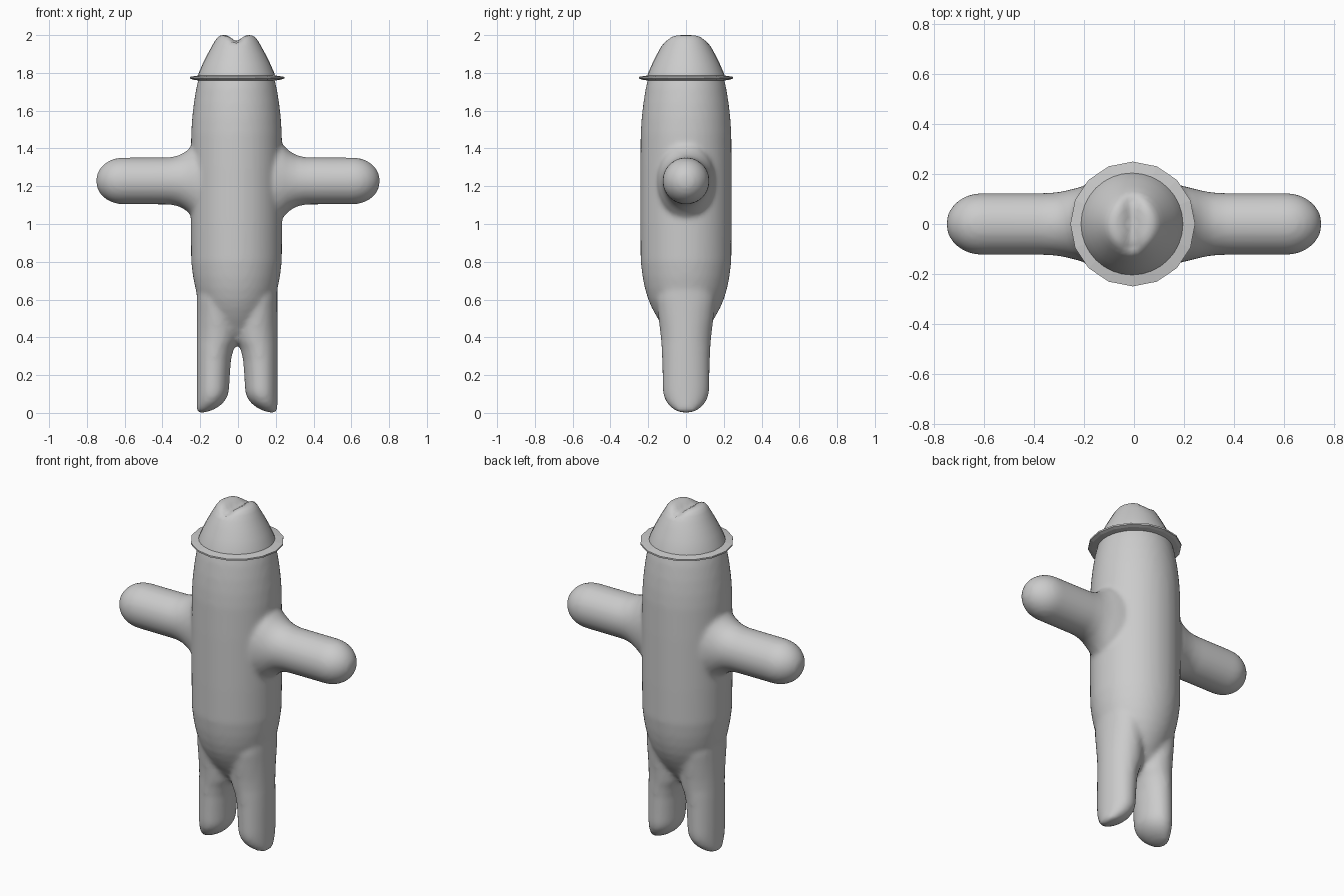
import bpy, bmesh, math
from mathutils import Vector

if "Cube" in bpy.data.objects:
    bpy.data.objects.remove(bpy.data.objects["Cube"])

grey = bpy.data.materials.new("plain grey")
grey.diffuse_color = (0.6, 0.6, 0.6, 1)
grey.use_nodes = True
grey.node_tree.nodes["Principled BSDF"].inputs["Base Color"].default_value = grey.diffuse_color


def loft(name, rings, segments, axis="z"):
    """Skin ellipses (position, centre offset, radius a, radius b) along an axis."""
    bm = bmesh.new()
    loops = []
    for p, off, a, b in rings:
        loop = []
        for i in range(segments):
            t = 2 * math.pi * i / segments
            u, v = a * math.cos(t), b * math.sin(t)
            loop.append(bm.verts.new((off + u, v, p) if axis == "z" else (p, u, off + v)))
        loops.append(loop)
    for lo, hi in zip(loops, loops[1:]):
        for i in range(segments):
            j = (i + 1) % segments
            bm.faces.new((lo[i], lo[j], hi[j], hi[i]))
    bm.faces.new(loops[0][::-1])
    bm.faces.new(loops[-1])
    bmesh.ops.recalc_face_normals(bm, faces=bm.faces)
    mesh = bpy.data.meshes.new(name)
    bm.to_mesh(mesh)
    bm.free()
    mesh.materials.append(grey)
    ob = bpy.data.objects.new(name, mesh)
    bpy.context.collection.objects.link(ob)
    return ob


def activate(ob):
    bpy.ops.object.select_all(action="DESELECT")
    ob.select_set(True)
    bpy.context.view_layer.objects.active = ob


# Torso: long capsule tapering down to the crotch
torso = [(0.36, .03), (0.39, .07), (0.44, .11), (0.5, .15), (0.55, .178), (0.6, .2),
         (0.66, .218), (0.72, .23), (0.8, .24), (1.0, .242), (1.3, .242), (1.48, .24),
         (1.56, .235), (1.64, .226), (1.72, .213), (1.78, .198), (1.84, .168),
         (1.88, .13), (1.91, .08), (1.92, .03)]
parts = [loft("body", [(z, -.008, r, r) for z, r in torso], 48)]

for side, tip in ((-1, "left"), (1, "right")):
    # Arm: flared shoulder, straight tube, round end
    arm = [(.05, .17, .225), (.2, .152, .215), (.24, .142, .19), (.27, .134, .16),
           (.31, .127, .136), (.36, .124, .125), (.48, .124, .124), (.61, .124, .124)]
    for k in range(1, 8):
        t = k / 8 * math.pi / 2
        arm.append((.61 + .142 * math.sin(t), .124 * math.cos(t), .124 * math.cos(t)))
    parts.append(loft(tip + "_arm", [(side * x, 1.228, a, b) for x, a, b in arm], 36, "x"))

    # Leg: oval tube with a round foot, thickening into the hip
    leg = []
    for k in range(1, 9):
        t = k / 8 * math.pi / 2
        leg.append((.13 * (1 - math.sin(math.pi / 2 - t)) - .002, .086 * math.sin(t), .124 * math.sin(t)))
    leg += [(.2, .088, .125), (.28, .091, .126), (.34, .098, .129), (.38, .108, .132),
            (.44, .112, .138), (.52, .11, .148), (.6, .1, .155), (.7, .08, .13)]
    rings = [(z, side * (.214 - a) - .005, a, b) for z, a, b in leg]
    parts.append(loft(tip + "_leg", rings, 36))

# Fuse the limbs into one soft skin
body = parts[0]
activate(body)
for p in parts:
    p.select_set(True)
bpy.ops.object.join()
remesh = body.modifiers.new("fuse", "REMESH")
remesh.mode = "VOXEL"
remesh.voxel_size = 0.014
remesh.use_smooth_shade = True
soft = body.modifiers.new("soften", "SMOOTH")
soft.factor = 0.5
soft.iterations = 6

# Hat crown: tapering cone whose top is pinched by a front-to-back crease
crown = loft("hat_crown", [(z, -.008, r, r) for z, r in (
    (1.772, .208), (1.8, .2), (1.85, .178), (1.9, .153), (1.94, .131), (1.97, .114),
    (1.988, .1), (1.998, .084), (2.003, .06), (2.003, .03), (2.003, .008))], 32)
for v in crown.data.vertices:
    if v.co.z > 1.96:
        x = v.co.x + .008
        v.co.z -= .034 * math.exp(-(x / .036) ** 2) * min(1, (v.co.z - 1.96) / .03)
activate(crown)
bpy.ops.object.shade_smooth_by_angle(angle=math.radians(60))

# Hat brim: thin faceted ring
brim = loft("hat_brim", [(1.76, -.005, .205, .205), (1.764, -.005, .232, .232),
                         (1.77, -.005, .25, .25), (1.779, -.005, .25, .25),
                         (1.786, -.005, .205, .205)], 16)
